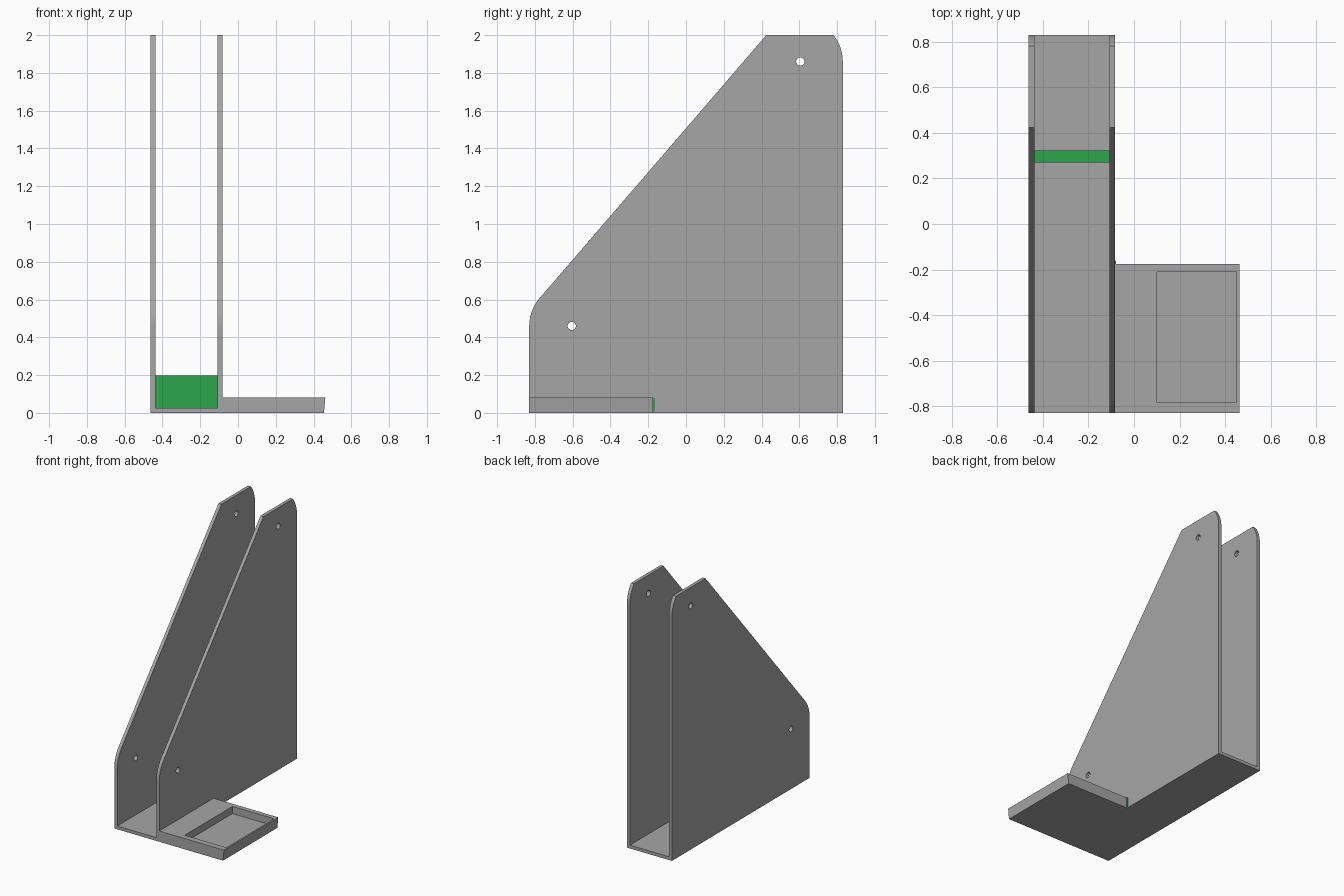
import bpy, math
from mathutils import Matrix

if "Cube" in bpy.data.objects:
    bpy.data.objects.remove(bpy.data.objects["Cube"])


def material(name, rgb):
    m = bpy.data.materials.new(name)
    m.diffuse_color = (*rgb, 1)
    m.use_nodes = True
    m.node_tree.nodes["Principled BSDF"].inputs["Base Color"].default_value = m.diffuse_color
    return m


GREY = material("grey", (0.38, 0.38, 0.38))
GREEN = material("green", (0.027, 0.38, 0.07))

XL, XR = -0.4625, -0.083      # outer faces of the channel
T = 0.025                     # sheet thickness
Y0, Y1, TOP = -0.83, 0.83, 2.0
R = 0.225                     # corner radius around each bolt hole
LOW, HIGH = (-0.605, 0.46), (0.605, 1.86)


def add_mesh(name, verts, faces, mat):
    me = bpy.data.meshes.new(name)
    me.from_pydata(verts, [], faces)
    me.materials.append(mat)
    ob = bpy.data.objects.new(name, me)
    bpy.context.collection.objects.link(ob)
    return ob


def rings(name, rects, mat):
    """Stack of rectangles (x0, x1, y0, y1, z) joined by walls, capped at both ends."""
    verts, faces = [], [(3, 2, 1, 0)]
    for x0, x1, y0, y1, z in rects:
        verts += [(x0, y0, z), (x1, y0, z), (x1, y1, z), (x0, y1, z)]
    for k in range(len(rects) - 1):
        for i in range(4):
            j = (i + 1) % 4
            faces.append((4*k + i, 4*k + j, 4*k + 4 + j, 4*k + 4 + i))
    n = len(verts)
    faces.append((n - 4, n - 3, n - 2, n - 1))
    return add_mesh(name, verts, faces, mat)


def box(name, x0, x1, y0, y1, z0, z1, mat):
    return rings(name, [(x0, x1, y0, y1, z0), (x0, x1, y0, y1, z1)], mat)


def arc(c, r, a0, a1, n):
    return [(c[0] + r * math.cos(a0 + (a1 - a0) * i / n),
             c[1] + r * math.sin(a0 + (a1 - a0) * i / n)) for i in range(n + 1)]


# Side plate outline: rounded low front, sloped edge, clipped round top back
slope_normal = math.radians(139.2)
outline = [(Y0, 0), (Y1, 0)]
outline += arc(HIGH, R, 0, math.asin((TOP - HIGH[1]) / R), 10)
outline += [(0.425, TOP)]
outline += arc(LOW, R, slope_normal, math.pi, 10)
holes = [arc(c, 0.022, 0, math.tau * 23 / 24, 23) for c in (LOW, HIGH)]


def side_plate(name, x):
    cu = bpy.data.curves.new(name, 'CURVE')
    cu.dimensions = '2D'
    cu.fill_mode = 'BOTH'
    cu.extrude = T / 2
    for pts in [outline] + holes:
        sp = cu.splines.new('POLY')
        sp.points.add(len(pts) - 1)
        for p, (y, z) in zip(sp.points, pts):
            p.co = (y, z, 0, 1)
        sp.use_cyclic_u = True
    tmp = bpy.data.objects.new(name + "_profile", cu)
    bpy.context.collection.objects.link(tmp)
    bpy.context.view_layer.update()
    me = bpy.data.meshes.new_from_object(
        tmp.evaluated_get(bpy.context.evaluated_depsgraph_get()))
    bpy.data.objects.remove(tmp)
    # stand the profile up in the YZ plane
    me.transform(Matrix(((0, 0, 1, x), (1, 0, 0, 0), (0, 1, 0, 0), (0, 0, 0, 1))))
    me.materials.clear()
    me.materials.append(GREY)
    for p in me.polygons:
        p.use_smooth = False
    ob = bpy.data.objects.new(name, me)
    bpy.context.collection.objects.link(ob)


side_plate("left_plate", XL + T / 2)
side_plate("right_plate", XR - T / 2)

# Channel floor and green cross wall
box("floor", XL + T, XR - T, Y0, Y1, 0, T, GREY)
box("cross_wall", XL + T, XR - T, 0.27, 0.322, T, 0.197, GREEN)

# Side tray with a shallow rectangular pocket
rings("tray", [(XR, 0.455, Y0, -0.175, 0), (XR, 0.4625, Y0, -0.175, 0.082),
               (0.10, 0.45, -0.785, -0.21, 0.082), (0.10, 0.45, -0.785, -0.21, 0.027)], GREY)

# Small green tab behind the tray
box("tab", XR, XR + 0.005, -0.175, -0.163, 0.008, 0.078, GREEN)
